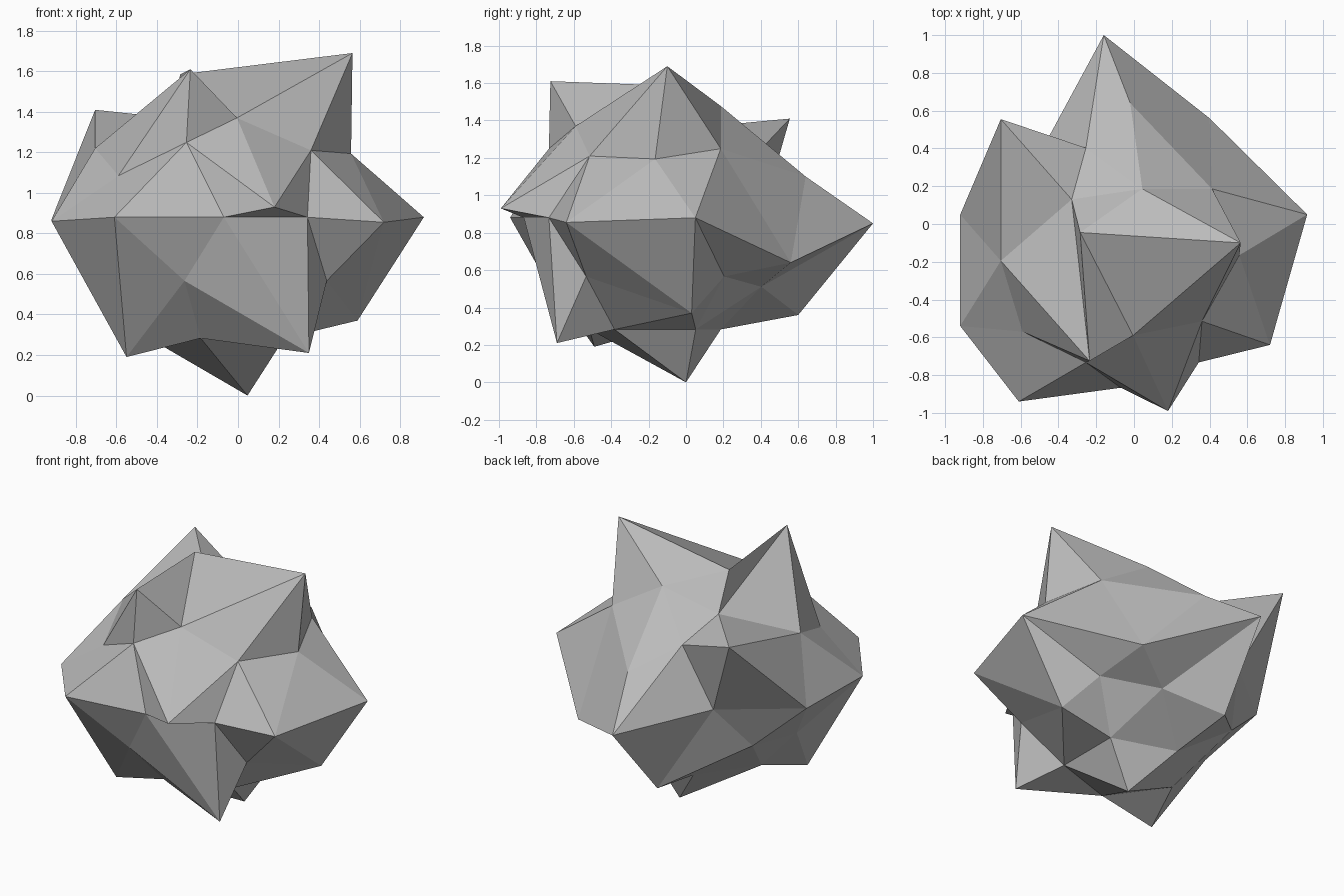
import bpy
import bmesh
from math import radians, cos, sin, sqrt
from mathutils import Vector

cube = bpy.data.objects.get("Cube")
if cube:
    bpy.data.objects.remove(cube, do_unlink=True)

CENTRE = Vector((-0.07, -0.165, 0.88))
RADIUS = 0.702

# Sine of latitude for every row of the base sphere
ROWS = {"pole": 1.0, "cap": 0.851, "belt": 0.526, "ring": 0.447, "equator": 0.0}

# Knocked-out corners: row, side (+1 upper, -1 lower), longitude, new position
CORNERS = [
    ("pole", 1, 0, (-0.285, -0.045, 1.585)),
    ("cap", 1, 0, (0.565, -0.1, 1.69)),
    ("cap", 1, 144, (-0.33, 0.13, 1.37)),
    ("cap", 1, -144, (-0.235, -0.725, 1.61)),
    ("cap", 1, -72, (-0.005, -0.59, 1.37)),
    ("belt", 1, 180, (-0.705, -0.195, 1.22)),
    ("belt", 1, -36, (0.36, -0.515, 1.21)),
    ("ring", 1, 72, (-0.02, 0.64, 1.1)),
    ("ring", 1, 144, (-0.705, 0.555, 1.41)),
    ("ring", 1, -144, (-0.59, -0.57, 1.085)),
    ("ring", 1, -72, (0.18, -0.99, 0.93)),
    ("equator", 1, -126, (-0.61, -0.94, 0.88)),
    ("equator", 1, -162, (-0.92, -0.54, 0.86)),
    ("equator", 1, 162, (-0.92, 0.05, 0.87)),
    ("equator", 1, 90, (-0.16, 1.0, 0.85)),
    ("equator", 1, 54, (0.4, 0.56, 0.64)),
    ("equator", 1, 18, (0.917, 0.05, 0.88)),
    ("equator", 1, -18, (0.72, -0.64, 0.855)),
    ("belt", -1, 0, (0.59, 0.03, 0.37)),
    ("belt", -1, -72, (0.35, -0.69, 0.21)),
    ("belt", -1, -144, (-0.55, -0.49, 0.19)),
    ("belt", -1, 144, (-0.615, 0.18, 0.59)),
    ("ring", -1, 108, (-0.21, 0.6, 0.36)),
    ("pole", -1, 0, (0.047, 0.0, 0.0)),
]


def direction(row, side, longitude):
    """Unit vector of a base sphere corner."""
    height = ROWS[row] * side
    flat = sqrt(1 - height * height)
    angle = radians(longitude)
    return Vector((flat * cos(angle), flat * sin(angle), height))


def make_material(name, colour):
    material = bpy.data.materials.new(name)
    material.use_nodes = True
    material.diffuse_color = colour
    shader = next(n for n in material.node_tree.nodes if n.type == "BSDF_PRINCIPLED")
    shader.inputs["Base Color"].default_value = colour
    return material


# Rough boulder: low-poly sphere with some corners pulled out of place
bm = bmesh.new()
bmesh.ops.create_icosphere(bm, subdivisions=2, radius=RADIUS)
base = [(vert, vert.co.normalized()) for vert in bm.verts]
for vert in bm.verts:
    vert.co += CENTRE
for row, side, longitude, position in CORNERS:
    aim = direction(row, side, longitude)
    vert = max(base, key=lambda pair: pair[1].dot(aim))[0]
    vert.co = position
for face in bm.faces:
    face.smooth = False

mesh = bpy.data.meshes.new("boulder")
bm.to_mesh(mesh)
bm.free()
mesh.materials.append(make_material("stone grey", (0.5, 0.5, 0.5, 1.0)))
boulder = bpy.data.objects.new("boulder", mesh)
bpy.context.scene.collection.objects.link(boulder)
